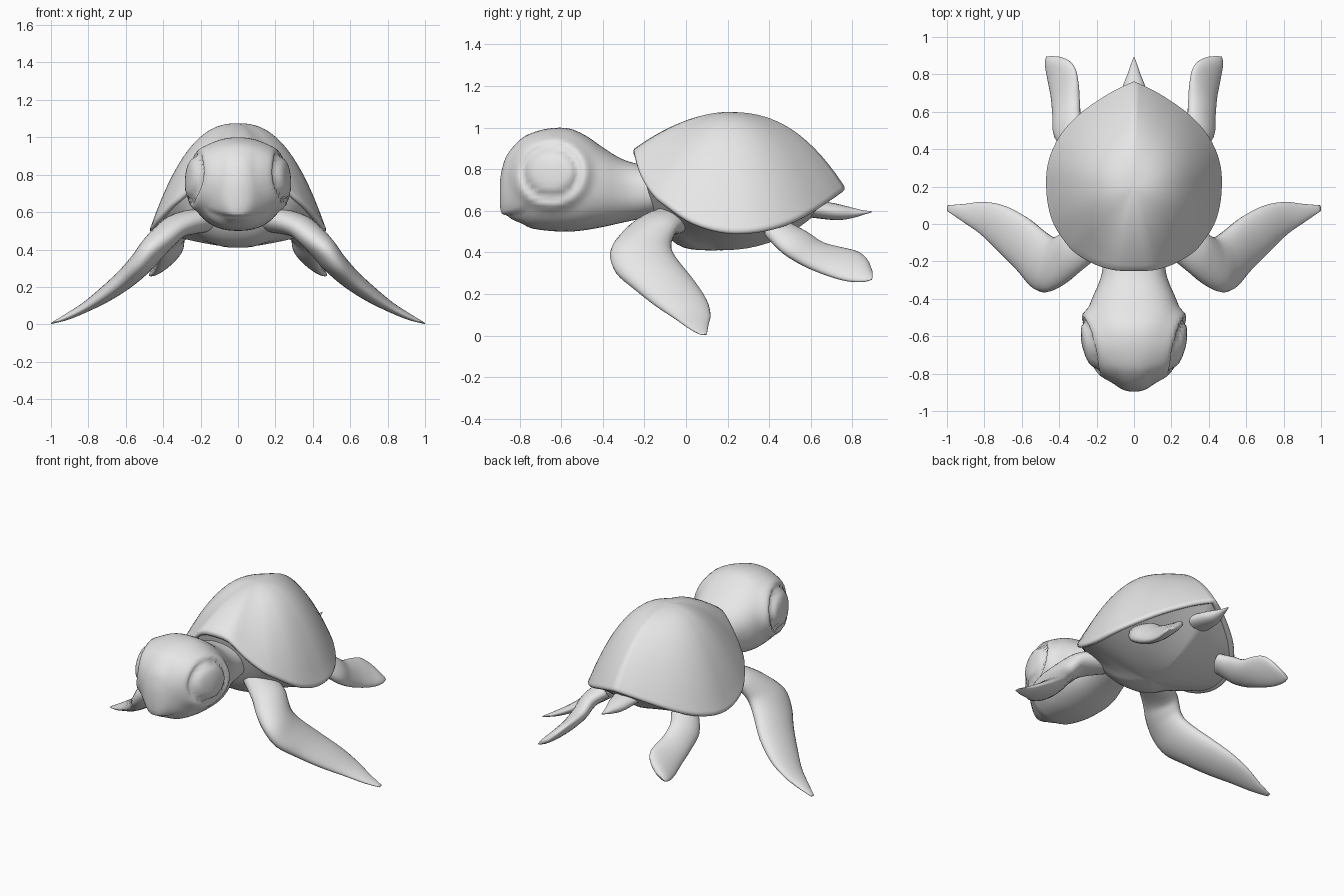
import bpy, bmesh, math
from mathutils import Vector

if "Cube" in bpy.data.objects:
    bpy.data.objects.remove(bpy.data.objects["Cube"])

grey = bpy.data.materials.new("soft_grey")
grey.diffuse_color = (0.8, 0.8, 0.8, 1)
grey.use_nodes = True
grey.node_tree.nodes["Principled BSDF"].inputs["Base Color"].default_value = grey.diffuse_color


def spline(pts, n):
    """Smooth curve through points of any dimension, n samples per span."""
    out = []
    for i in range(len(pts) - 1):
        a, b, c, d = (pts[max(0, min(len(pts) - 1, i + k))] for k in (-1, 0, 1, 2))
        for j in range(n):
            t = j / n
            out.append([q + t / 2 * (r - p + t * (2 * p - 5 * q + 4 * r - s + t * (3 * (q - r) + s - p)))
                        for p, q, r, s in zip(a, b, c, d)])
    out.append(list(pts[-1]))
    return out


def loft(name, rings, cap_start=True, cap_end=True):
    """Skin closed rings of equal length into a smooth mesh."""
    bm = bmesh.new()
    rows = [[bm.verts.new(p) for p in ring] for ring in rings]
    n = len(rows[0])
    for a, b in zip(rows, rows[1:]):
        for i in range(n):
            j = (i + 1) % n
            bm.faces.new((a[i], a[j], b[j], b[i]))
    if cap_start:
        bm.faces.new(rows[0])
    if cap_end:
        bm.faces.new(rows[-1])
    bmesh.ops.recalc_face_normals(bm, faces=bm.faces)
    return finish(name, bm)


def finish(name, bm):
    for f in bm.faces:
        f.smooth = True
    me = bpy.data.meshes.new(name)
    bm.to_mesh(me)
    bm.free()
    me.materials.append(grey)
    ob = bpy.data.objects.new(name, me)
    bpy.context.collection.objects.link(ob)
    return ob


def y_rings(profile, n, sides, power):
    """Rounded cross-sections along y from (y, bottom, top, half width)."""
    rings = []
    for y, zb, zt, w in spline(profile, n):
        ring = []
        for i in range(sides):
            a = 2 * math.pi * i / sides
            c, s = math.cos(a), math.sin(a)
            ring.append(Vector((w * math.copysign(abs(c) ** (2 / power), c), y,
                                (zb + zt) / 2 + (zt - zb) / 2 * math.copysign(abs(s) ** (2 / power), s))))
        rings.append(ring)
    return rings


# Shell rim: half outline, lower edge of the lip, front to back
half = spline([(0, -.248, .865), (.1, -.243, .85), (.2, -.215, .76), (.3, -.16, .67),
               (.36, -.1, .62), (.425, 0, .55), (.455, .1, .51), (.465, .2, .49),
               (.46, .3, .49), (.43, .4, .505), (.37, .5, .535), (.27, .6, .585),
               (.12, .7, .65), (0, .757, .69)], 3)
rim = half + [[-x, y, z] for x, y, z in half[-2:0:-1]]


def scaled_rim(s, cy, height):
    return [(x * s, cy + (y - cy) * s, height(x, y, z)) for x, y, z in rim]


# Domed upper shell with a rolled lip
def dome_height(s):
    def height(x, y, z):
        front = max(0, (.2 - y) / .45)
        return 1.075 - (1.075 - z - .035) * s ** (2.42 - .62 * front ** 2)
    return height


rows = [scaled_rim(s, .2, dome_height(s)) for s in [.03] + [k / 16 for k in range(1, 17)]]
for s, dz in ((1.01, .024), (1.008, .01), (.99, 0), (.96, .003), (.92, .015)):
    rows.append(scaled_rim(s, .2, lambda x, y, z, dz=dz: z + dz))
loft("upper_shell", rows, True, False)


# Belly bowl hanging inside the rim
def belly_height(s):
    def height(x, y, z):
        d = (y - .15) / (.4 if y < .15 else .6)
        return .41 + (z + .01 - .41) * s ** (1.4 + (2.7 if d < 0 else 1.0) * d * d)
    return height


loft("belly", [scaled_rim(s * .965, .15, belly_height(s))
               for s in [.03] + [k / 12 for k in range(1, 13)]], True, False)

# Head and neck, with raised eye sockets and an overhanging upper jaw
head = y_rings([(-.895, .62, .74, .025), (-.885, .585, .80, .06), (-.86, .56, .87, .10),
                (-.8, .535, .94, .165), (-.74, .515, .975, .21), (-.65, .503, .997, .243),
                (-.56, .5, .995, .25), (-.48, .508, .96, .25), (-.4, .522, .905, .225),
                (-.32, .54, .855, .19), (-.25, .555, .83, .17), (-.15, .575, .81, .165),
                (0, .6, .8, .15)], 5, 64, 2.3)
for ring in head:
    for p in ring:
        d = math.hypot((p.y + .65) / 1.08, p.z - .785)
        if abs(p.x) > .1:
            push = .028 * math.exp(-((d - .15) / .03) ** 2)
            push -= .035 / (1 + math.exp((d - .118) / .008))
            p.x += math.copysign(push, p.x)
        lip = .583 + 1.3 * p.x ** 2
        if p.y < -.74 and abs(p.x) < .17 and p.z < lip:
            p.y += .022 * min(1, (-.74 - p.y) / .08) * min(1, (lip - p.z) / .006)
loft("head_and_neck", head)

# Tail
loft("tail", y_rings([(.58, .57, .66, .09), (.72, .555, .635, .065), (.8, .565, .615, .035),
                      (.85, .58, .603, .018), (.893, .592, .598, .002)], 4, 20, 2))

# Flippers: each section is leading edge, trailing edge, thickness
front_sections = [(.12, -.12, .58, .2, .05, .55, .14), (.27, -.24, .53, .36, -.03, .53, .13),
                  (.37, -.32, .47, .405, -.06, .48, .14), (.47, -.365, .40, .43, -.07, .42, .14),
                  (.54, -.34, .31, .48, -.04, .36, .13), (.62, -.25, .23, .58, .04, .26, .11),
                  (.72, -.15, .15, .7, .1, .17, .085), (.82, -.055, .085, .81, .118, .1, .055),
                  (.92, .015, .035, .9, .108, .05, .035), (1, .07, .004, .997, .1, .006, .006)]
hind_sections = [(.24, .5, .52, .36, .38, .5, .1), (.29, .58, .49, .42, .46, .41, .1),
                 (.295, .66, .44, .43, .56, .345, .09), (.3, .75, .42, .44, .67, .295, .075),
                 (.315, .83, .4, .46, .77, .265, .06), (.35, .875, .36, .475, .85, .26, .045),
                 (.40, .895, .31, .47, .895, .27, .02)]


def flipper(name, sections, side):
    data = spline(sections, 4)
    mids = [(Vector(r[:3]) + Vector(r[3:6])) / 2 for r in data]
    rings = []
    for k, r in enumerate(data):
        chord = (Vector(r[3:6]) - Vector(r[:3])) / 2
        tangent = mids[min(k + 1, len(mids) - 1)] - mids[max(k - 1, 0)]
        up = chord.cross(tangent).normalized() * (r[6] / 2)
        ring = []
        for i in range(24):
            a = 2 * math.pi * i / 24
            p = mids[k] + chord * math.cos(a) + up * math.sin(a)
            ring.append((p.x * side, p.y, max(p.z, 0)))
        rings.append(ring)
    loft(name, rings)


for label, side in (("right", 1), ("left", -1)):
    flipper("front_flipper_" + label, front_sections, side)
    flipper("hind_flipper_" + label, hind_sections, side)
    # Eyeball, flattened and turned slightly forward
    bm = bmesh.new()
    bmesh.ops.create_uvsphere(bm, u_segments=32, v_segments=20, radius=1)
    eye = finish("eye_" + label, bm)
    eye.scale = (.058, .12, .107)
    eye.location = (.207 * side, -.655, .768)
    eye.rotation_euler = (0, 0, -.27 * side)
